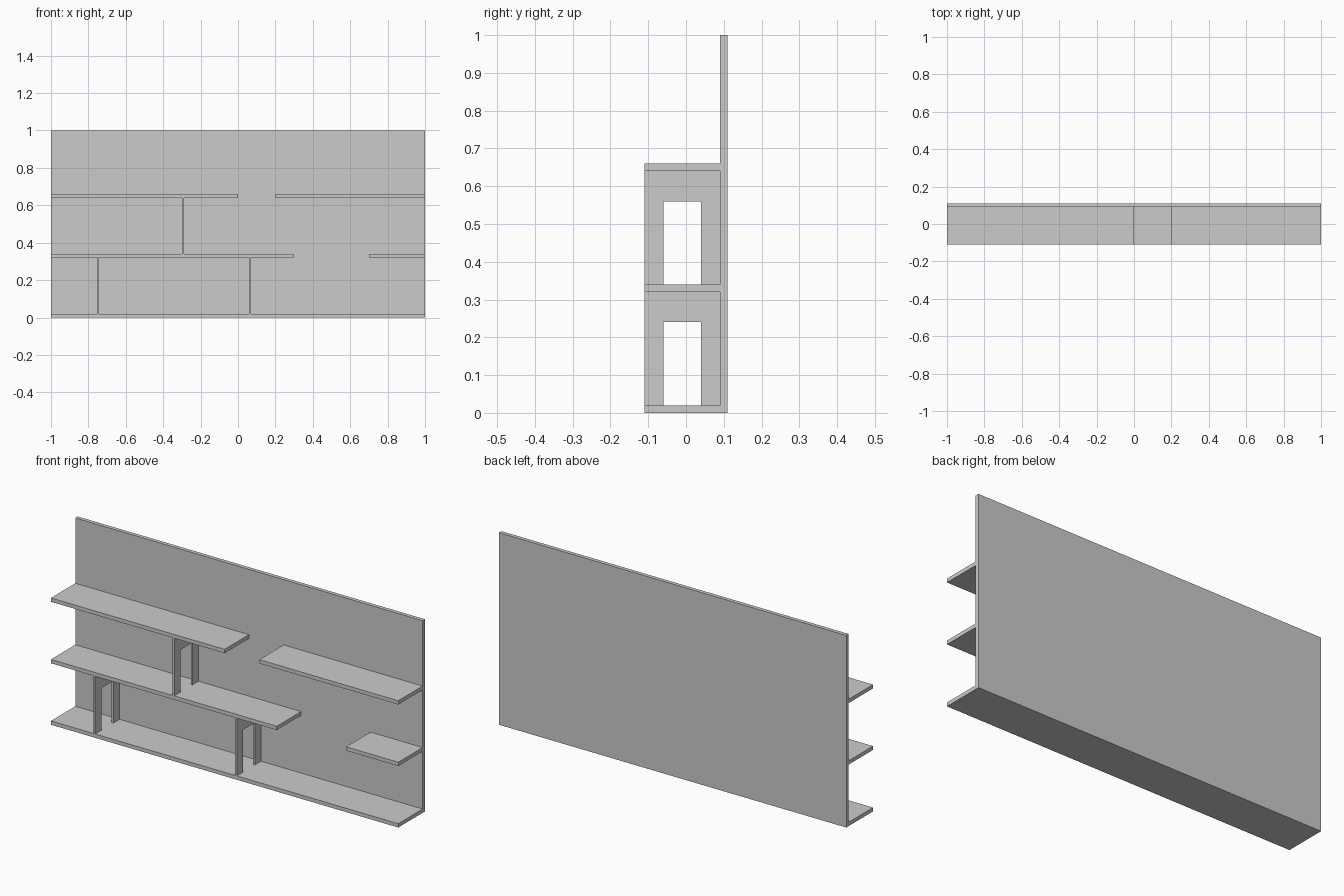
import bpy, bmesh

if "Cube" in bpy.data.objects:
    bpy.data.objects.remove(bpy.data.objects["Cube"])

FRONT, BACK, T = -0.11, 0.09, 0.02   # shelf depth range and board thickness


def extrude_x(name, profile, x0, x1):
    """Extrude a closed (y, z) profile from x0 to x1."""
    bm = bmesh.new()
    face = bm.faces.new([bm.verts.new((x0, y, z)) for y, z in profile])
    ext = bmesh.ops.extrude_face_region(bm, geom=[face])
    verts = [v for v in ext["geom"] if isinstance(v, bmesh.types.BMVert)]
    bmesh.ops.translate(bm, verts=verts, vec=(x1 - x0, 0, 0))
    bmesh.ops.recalc_face_normals(bm, faces=bm.faces)
    mesh = bpy.data.meshes.new(name)
    bm.to_mesh(mesh)
    bm.free()
    obj = bpy.data.objects.new(name, mesh)
    bpy.context.collection.objects.link(obj)
    return obj


def board(name, x0, x1, y0, y1, z0, z1):
    return extrude_x(name, [(y0, z0), (y1, z0), (y1, z1), (y0, z1)], x0, x1)


def divider(name, x, z0, z1):
    """Upright arch: two legs joined by a top rail."""
    a, b, rail = FRONT + 0.05, BACK - 0.05, z1 - 0.08
    extrude_x(name, [(FRONT, z0), (a, z0), (a, rail), (b, rail), (b, z0),
                     (BACK, z0), (BACK, z1), (FRONT, z1)], x - 0.005, x + 0.005)


# Back panel
board("back_panel", -1, 1, BACK, BACK + T, 0, 1)

# Shelves: name, left, right, underside height
for name, x0, x1, z in (("bottom_shelf", -1, 1, 0),
                        ("middle_shelf_left", -1, 0.3, 0.32),
                        ("middle_shelf_right", 0.7, 1, 0.32),
                        ("top_shelf_left", -1, 0, 0.64),
                        ("top_shelf_right", 0.2, 1, 0.64)):
    board(name, x0, x1, FRONT, BACK, z, z + T)

# Arched dividers between the shelves
divider("lower_divider_left", -0.75, 0.02, 0.32)
divider("lower_divider_right", 0.065, 0.02, 0.32)
divider("upper_divider", -0.295, 0.34, 0.64)
